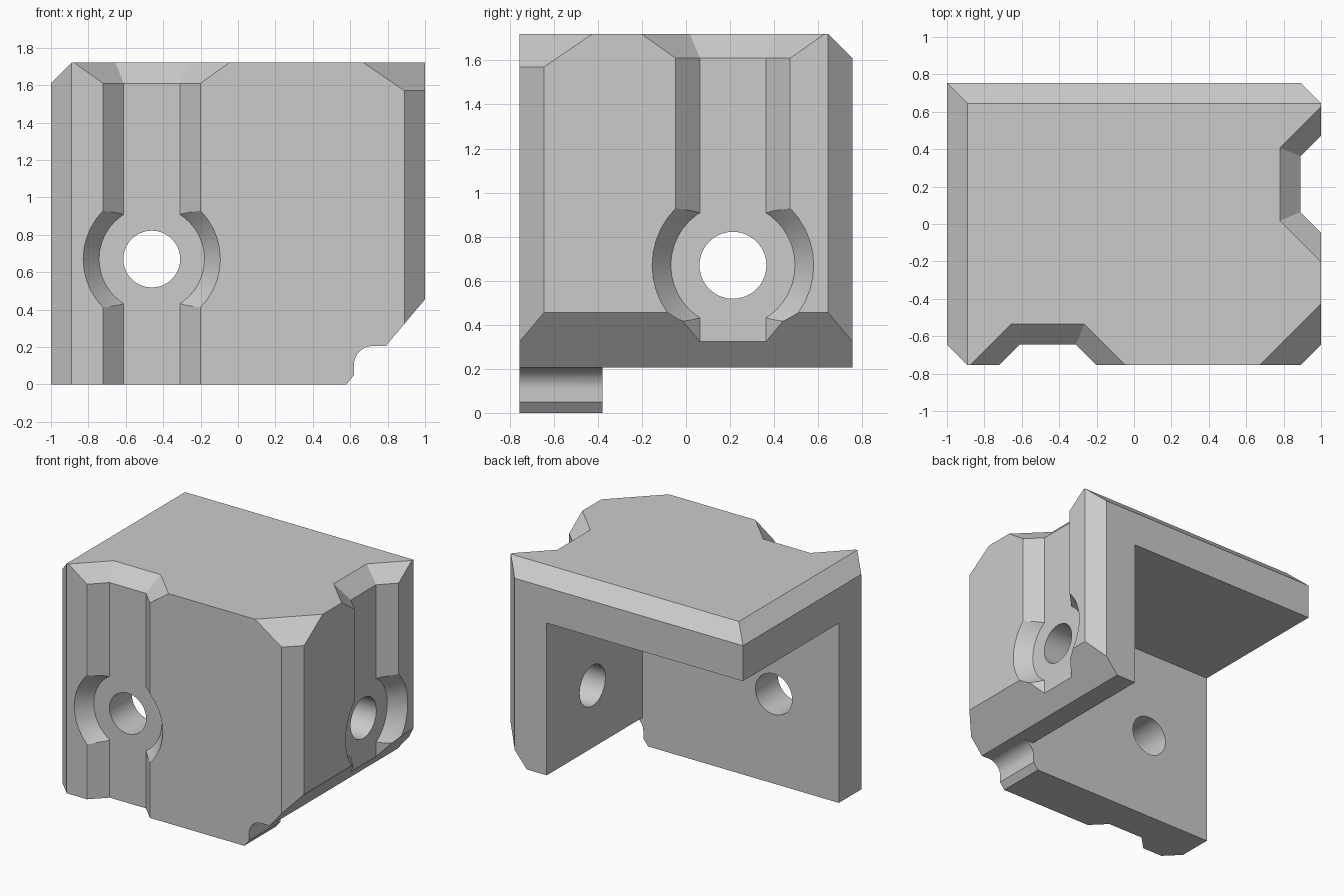
import bpy, bmesh, math
from mathutils import Matrix, Vector

cube = bpy.data.objects.get("Cube")
if cube:
    bpy.data.objects.remove(cube, do_unlink=True)

W, D, H = 1.0, 0.755, 1.72      # half width, half depth, height
C = 0.11                        # chamfer and groove depth
WALL = 0.375                    # wall thickness

grey = bpy.data.materials.new("plain grey")
grey.use_nodes = True
grey.diffuse_color = (0.6, 0.6, 0.6, 1)
grey.node_tree.nodes["Principled BSDF"].inputs["Base Color"].default_value = (0.6, 0.6, 0.6, 1)


def to_object(bm, name, matrix=Matrix()):
    bmesh.ops.recalc_face_normals(bm, faces=bm.faces)
    mesh = bpy.data.meshes.new(name)
    bm.to_mesh(mesh)
    bm.free()
    mesh.transform(matrix)
    mesh.materials.append(grey)
    obj = bpy.data.objects.new(name, mesh)
    bpy.context.collection.objects.link(obj)
    return obj


def box_mesh(lo, hi):
    lo, hi = Vector(lo), Vector(hi)
    bm = bmesh.new()
    bmesh.ops.create_cube(bm, size=1)
    for v in bm.verts:
        v.co = (lo + hi) / 2 + v.co * (hi - lo)
    return bm


def loft(sections, closed=False):
    """Skin matching rings of points; cap the ends unless the rings close up."""
    bm = bmesh.new()
    rings = [[bm.verts.new(p) for p in s] for s in sections]
    pairs = list(zip(rings, rings[1:])) + ([(rings[-1], rings[0])] if closed else [])
    for a, b in pairs:
        for i in range(len(a)):
            j = (i + 1) % len(a)
            bm.faces.new((a[i], a[j], b[j], b[i]))
    if not closed:
        bm.faces.new(rings[0])
        bm.faces.new(rings[-1])
    return bm


def ring(radius, depth, n=40):
    return [(radius * math.cos(2 * math.pi * i / n), depth,
             radius * math.sin(2 * math.pi * i / n)) for i in range(n)]


# Body block with its chamfered edges and corners
bm = box_mesh((-W, -D, 0), (W, D, H))
planes = [
    ((-W, 0, H - C), (-1, 0, 1)),
    ((0, D, H - C), (0, 1, 1)),
    ((-W + C, -D, 0), (-1, -1, 0)),
    ((W - C, -D, 0), (1, -1, 0)),
    ((W - C, D, 0), (1, 1, 0)),
    ((W - C, -D, 1.57), (0.15, -0.15, 0.22)),
    ((W, 0, 0.455), (0.25, 0, -0.21)),
]
for co, no in planes:
    geom = bm.verts[:] + bm.edges[:] + bm.faces[:]
    cut = bmesh.ops.bisect_plane(bm, geom=geom, plane_co=co, plane_no=no, clear_outer=True)
    edges = [e for e in cut["geom_cut"] if isinstance(e, bmesh.types.BMEdge)]
    bmesh.ops.edgeloop_fill(bm, edges=edges)
body = to_object(bm, "corner_bracket")

# Hollow inside and the space below the side wall
cutters = [
    to_object(box_mesh((-2, -D + WALL, -1), (W - WALL, 2, H - WALL)), "hollow_cutter"),
    to_object(box_mesh((0.5, -D + WALL, -1), (2, 2, 0.205)), "underside_cutter"),
]

# Rounded notch at the foot of the front wall
arc = [(0.72 - 0.1 * math.cos(t), 0.105 + 0.1 * math.sin(t))
       for t in [i * math.pi / 20 for i in range(11)]]
profile = [(0.54, -0.05), (0.62, 0.05)] + arc + [(1.5, 0.205), (1.5, -0.05)]
cutters.append(to_object(loft([[(x, y, z) for x, z in profile] for y in (-2, -0.3)]),
                         "notch_cutter"))

# Flared groove, countersink and bolt hole on the front and side walls
places = {
    "front": Matrix.Translation((-0.461, -D, 0)),
    "side": Matrix.Translation((W, 0.213, 0)) @ Matrix.Rotation(math.pi / 2, 4, "Z"),
}
levels = [  # height, outer half width, floor half width, floor depth
    (-0.2, 0.36, 0.15, C),
    (H - C, 0.36, 0.15, C),
    (H + C, 0.67, 0.24, 3 * C),
]
for name, place in places.items():
    sections = [[(-a, -0.1, z), (-b, d, z), (b, d, z), (a, -0.1, z)] for z, a, b, d in levels]
    cutters.append(to_object(loft(sections), name + "_groove_cutter", place))
    raised = place @ Matrix.Translation((0, 0, 0.67))
    rings = [ring(0.444, -0.1), ring(0.282, C), ring(0.152, C), ring(0.152, 0.6)]
    cutters.append(to_object(loft(rings), name + "_hole_cutter", raised))

for cutter in cutters:
    cutter.hide_render = True
    mod = body.modifiers.new(cutter.name, "BOOLEAN")
    mod.operation = "DIFFERENCE"
    mod.solver = "EXACT"
    mod.object = cutter

# Bake the cuts and drop the cutters
graph = bpy.context.evaluated_depsgraph_get()
baked = bpy.data.meshes.new_from_object(body.evaluated_get(graph))
body.modifiers.clear()
body.data = baked
for cutter in cutters:
    bpy.data.objects.remove(cutter, do_unlink=True)

bpy.ops.object.select_all(action="DESELECT")
body.select_set(True)
bpy.context.view_layer.objects.active = body
bpy.ops.object.shade_smooth_by_angle(angle=math.radians(25))
